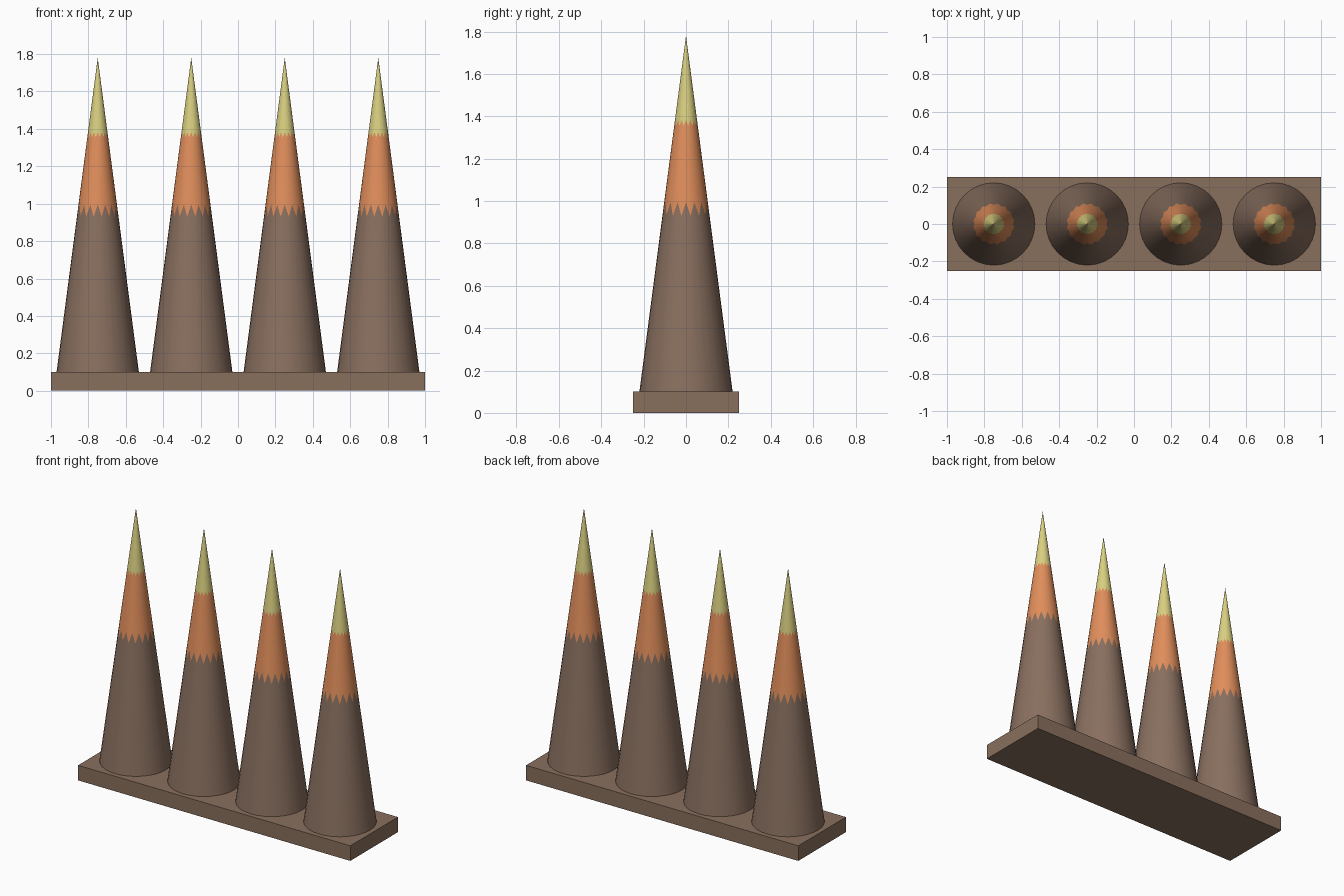
import bpy, bmesh
from math import sin, cos, pi

if "Cube" in bpy.data.objects:
    bpy.data.objects.remove(bpy.data.objects["Cube"])

SEG = 32
BASE_Z, TIP_Z, RADIUS = 0.10, 1.78, 0.22


def material(name, rgb):
    m = bpy.data.materials.new(name)
    m.diffuse_color = (*rgb, 1)
    m.use_nodes = True
    m.node_tree.nodes["Principled BSDF"].inputs["Base Color"].default_value = m.diffuse_color
    return m


BROWN = material("brown", (0.25, 0.16, 0.115))
ORANGE = material("orange", (0.75, 0.27, 0.105))
YELLOW = material("yellow", (0.70, 0.63, 0.22))
WOOD = material("base_brown", (0.25, 0.16, 0.11))


def finish(bm, name, mat, smooth, x=0):
    bmesh.ops.recalc_face_normals(bm, faces=bm.faces)
    me = bpy.data.meshes.new(name)
    bm.to_mesh(me)
    bm.free()
    me.materials.append(mat)
    for p in me.polygons:
        p.use_smooth = smooth and len(p.vertices) <= 4
    ob = bpy.data.objects.new(name, me)
    ob.location.x = x
    bpy.context.collection.objects.link(ob)


def zigzag_ring(bm, z_high, z_low):
    # ring on the cone surface, alternating between two heights
    ring = []
    for i in range(SEG):
        a = 2 * pi * i / SEG
        z = z_low if i % 2 else z_high
        r = RADIUS * (TIP_Z - z) / (TIP_Z - BASE_Z)
        ring.append(bm.verts.new((r * cos(a), r * sin(a), z)))
    return ring


def section(name, mat, x, bottom, top=None, cap=False, smooth=True):
    bm = bmesh.new()
    lo = zigzag_ring(bm, *bottom)
    hi = zigzag_ring(bm, *top) if top else [bm.verts.new((0, 0, TIP_Z))] * SEG
    for i in range(SEG):
        j = (i + 1) % SEG
        bm.faces.new([lo[i], lo[j], hi[j], hi[i]] if top else [lo[i], lo[j], hi[i]])
    if cap:
        bm.faces.new(lo)
    finish(bm, name, mat, smooth, x)


# base slab
bm = bmesh.new()
bmesh.ops.create_cube(bm, size=1)
for v in bm.verts:
    v.co = (v.co.x * 2, v.co.y * 0.5, (v.co.z + 0.5) * BASE_Z)
finish(bm, "base_slab", WOOD, False)

# four spikes, each in three coloured sections with toothed joints
LOWER, UPPER = (0.995, 0.93), (1.382, 1.355)
for n in range(4):
    x = -0.75 + 0.5 * n
    section(f"spike_body_{n + 1}", BROWN, x, (BASE_Z, BASE_Z), LOWER, cap=True)
    section(f"spike_band_{n + 1}", ORANGE, x, LOWER, UPPER)
    section(f"spike_tip_{n + 1}", YELLOW, x, UPPER, smooth=False)
